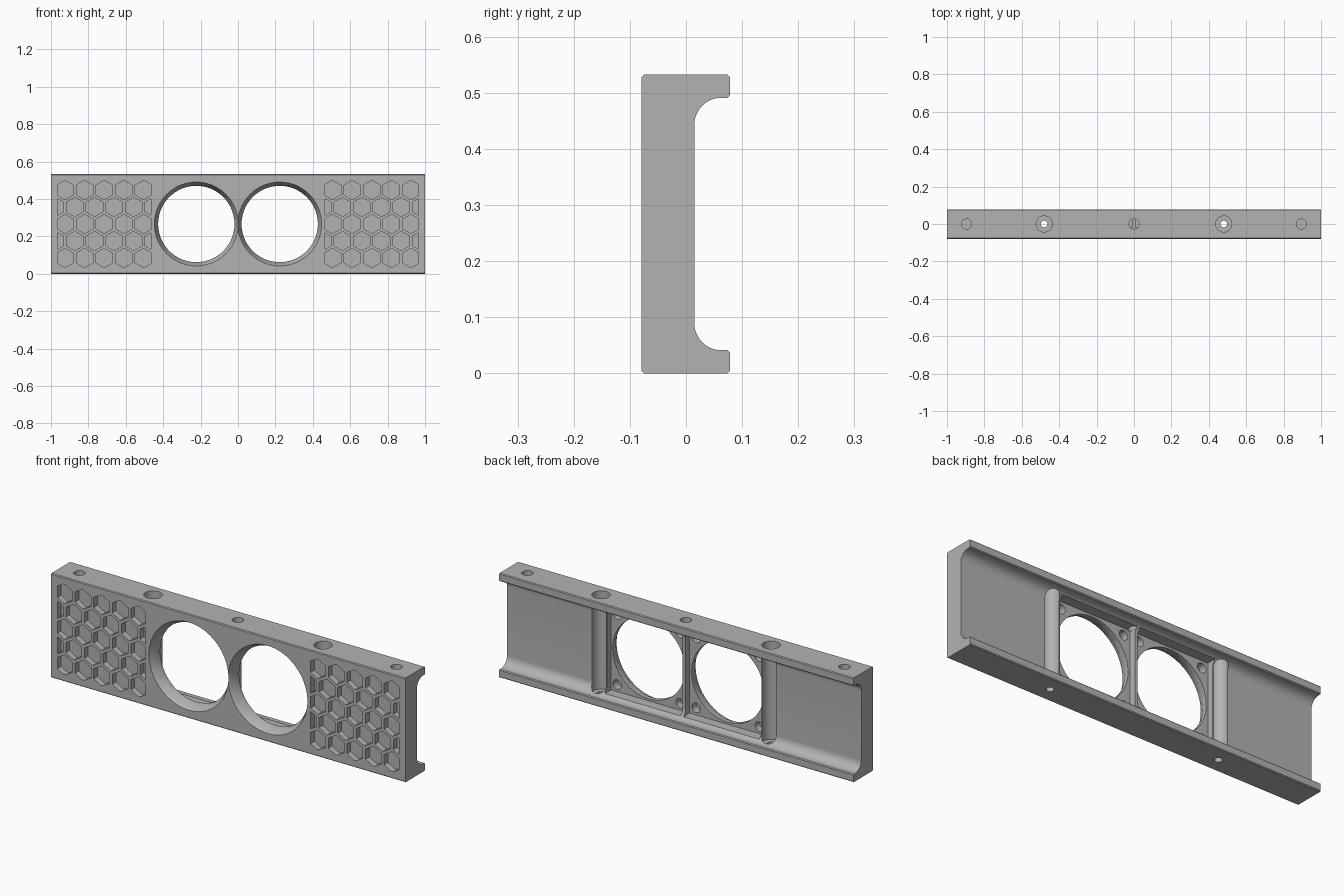
import bpy, bmesh, math
from mathutils import Matrix, Vector

cube = bpy.data.objects.get("Cube")
if cube:
    bpy.data.objects.remove(cube, do_unlink=True)

H = 0.532          # panel height
MID = H / 2
FRONT, WALL, BACK = -0.079, 0.015, 0.078
FAN_X = 0.223


def make_object(name, bm):
    bmesh.ops.recalc_face_normals(bm, faces=bm.faces)
    mesh = bpy.data.meshes.new(name)
    bm.to_mesh(mesh)
    bm.free()
    obj = bpy.data.objects.new(name, mesh)
    bpy.context.collection.objects.link(obj)
    return obj


def extrude_all(bm, offset):
    res = bmesh.ops.extrude_face_region(bm, geom=bm.faces[:], use_keep_orig=True)
    verts = [g for g in res["geom"] if isinstance(g, bmesh.types.BMVert)]
    bmesh.ops.translate(bm, vec=offset, verts=verts)


def add_rod_z(bm, x, z0, z1, r):
    bmesh.ops.create_cone(bm, cap_ends=True, segments=32, radius1=r, radius2=r, depth=z1 - z0,
                          matrix=Matrix.Translation((x, 0, (z0 + z1) / 2)))


def add_rod_y(bm, x, z, y0, y1, r0, r1, segments=64):
    mat = Matrix.Translation((x, (y0 + y1) / 2, z)) @ Matrix.Rotation(-math.pi / 2, 4, "X")
    bmesh.ops.create_cone(bm, cap_ends=True, segments=segments, radius1=r0, radius2=r1,
                          depth=y1 - y0, matrix=mat)


def add_box(bm, lo, hi):
    lo, hi = Vector(lo), Vector(hi)
    mat = Matrix.Translation((lo + hi) / 2) @ Matrix.Diagonal((*(hi - lo), 1))
    bmesh.ops.create_cube(bm, size=1, matrix=mat)


# Channel-shaped body: half profile mirrored top to bottom
c, lip, r = 0.004, 0.041, 0.048
half = [(FRONT, c), (FRONT + c, 0), (BACK - c, 0), (BACK, c), (BACK, lip - c), (BACK - c, lip)]
half += [(WALL + r - r * math.sin(a), lip + r - r * math.cos(a))
         for a in (math.pi / 2 * i / 12 for i in range(13))]
profile = half + [(y, H - z) for y, z in reversed(half)]
bm = bmesh.new()
bm.faces.new([bm.verts.new((-1, y, z)) for y, z in profile])
extrude_all(bm, (2, 0, 0))
body = make_object("panel_body", bm)


cutters = []

# Square fan seats on the back
bm = bmesh.new()
for s in (-1, 1):
    xs = sorted((s * 0.008, s * 0.436))
    add_box(bm, (xs[0], -0.018, MID - 0.214), (xs[1], 0.1, MID + 0.214))
cutters.append(make_object("fan_seat_cutter", bm))

# Fan openings, flared mouths and screw holes
for s in (-1, 1):
    bm = bmesh.new()
    add_rod_y(bm, s * FAN_X, MID, -0.12, 0.1, 0.204, 0.204)
    cutters.append(make_object("fan_opening_cutter", bm))
    bm = bmesh.new()
    add_rod_y(bm, s * FAN_X, MID, FRONT - 0.0005, -0.04, 0.2245, 0.2035)
    cutters.append(make_object("fan_flare_cutter", bm))
bm = bmesh.new()
for s in (-1, 1):
    for dx in (-1, 1):
        for dz in (-1, 1):
            add_rod_y(bm, s * FAN_X + dx * 0.178, MID + dz * 0.178, -0.055, 0.0, 0.024, 0.024, 24)
cutters.append(make_object("fan_screw_cutter", bm))

# Vertical screw channels, their through holes, and blind top holes
bm = bmesh.new()
for s in (-1, 1):
    add_rod_z(bm, s * 0.48, 0.03, H + 0.1, 0.043)
for x in (-0.895, 0, 0.895):
    add_rod_z(bm, x, 0.475, H + 0.1, 0.027)
cutters.append(make_object("top_hole_cutter", bm))
bm = bmesh.new()
for s in (-1, 1):
    add_rod_z(bm, s * 0.48, -0.1, 0.1, 0.018)
cutters.append(make_object("through_hole_cutter", bm))

# Honeycomb pockets clipped to a rectangle on each side
pitch, rib, depth = 0.105, 0.016, 0.03
hex_r = (pitch - rib) / math.sqrt(3)
for s in (-1, 1):
    bm = bmesh.new()
    cx = s * 0.715
    for row in range(-2, 3):
        for col in range(-3, 4):
            x = cx + (col + 0.5 * (row % 2)) * pitch
            z = MID + row * pitch * math.sqrt(3) / 2
            angles = [math.pi / 6 + k * math.pi / 3 for k in range(6)]
            bm.faces.new([bm.verts.new((x + hex_r * math.cos(a), FRONT - 0.02, z + hex_r * math.sin(a)))
                          for a in angles])
    for n, size in (((1, 0, 0), 0.249), ((-1, 0, 0), 0.249), ((0, 0, 1), 0.23), ((0, 0, -1), 0.23)):
        n = Vector(n)
        bmesh.ops.bisect_plane(bm, geom=bm.verts[:] + bm.edges[:] + bm.faces[:],
                               plane_co=Vector((cx, 0, MID)) + n * size, plane_no=n, clear_outer=True)
    extrude_all(bm, (0, depth + 0.02, 0))
    cutters.append(make_object("honeycomb_cutter", bm))

# Cut everything out of the body and bake the result
for cutter in cutters:
    cutter.hide_render = True
    mod = body.modifiers.new(cutter.name, "BOOLEAN")
    mod.operation = "DIFFERENCE"
    mod.solver = "EXACT"
    mod.object = cutter
graph = bpy.context.evaluated_depsgraph_get()
baked = bpy.data.meshes.new_from_object(body.evaluated_get(graph))
body.modifiers.clear()
body.data = baked
for cutter in cutters:
    bpy.data.objects.remove(cutter, do_unlink=True)

# Single grey finish
grey = bpy.data.materials.new("grey_plastic")
grey.use_nodes = True
colour = (0.45, 0.45, 0.45, 1)
grey.diffuse_color = colour
grey.node_tree.nodes["Principled BSDF"].inputs["Base Color"].default_value = colour
body.data.materials.clear()
body.data.materials.append(grey)

bpy.ops.object.select_all(action="DESELECT")
body.select_set(True)
bpy.context.view_layer.objects.active = body
bpy.ops.object.shade_smooth_by_angle(angle=math.radians(30))
